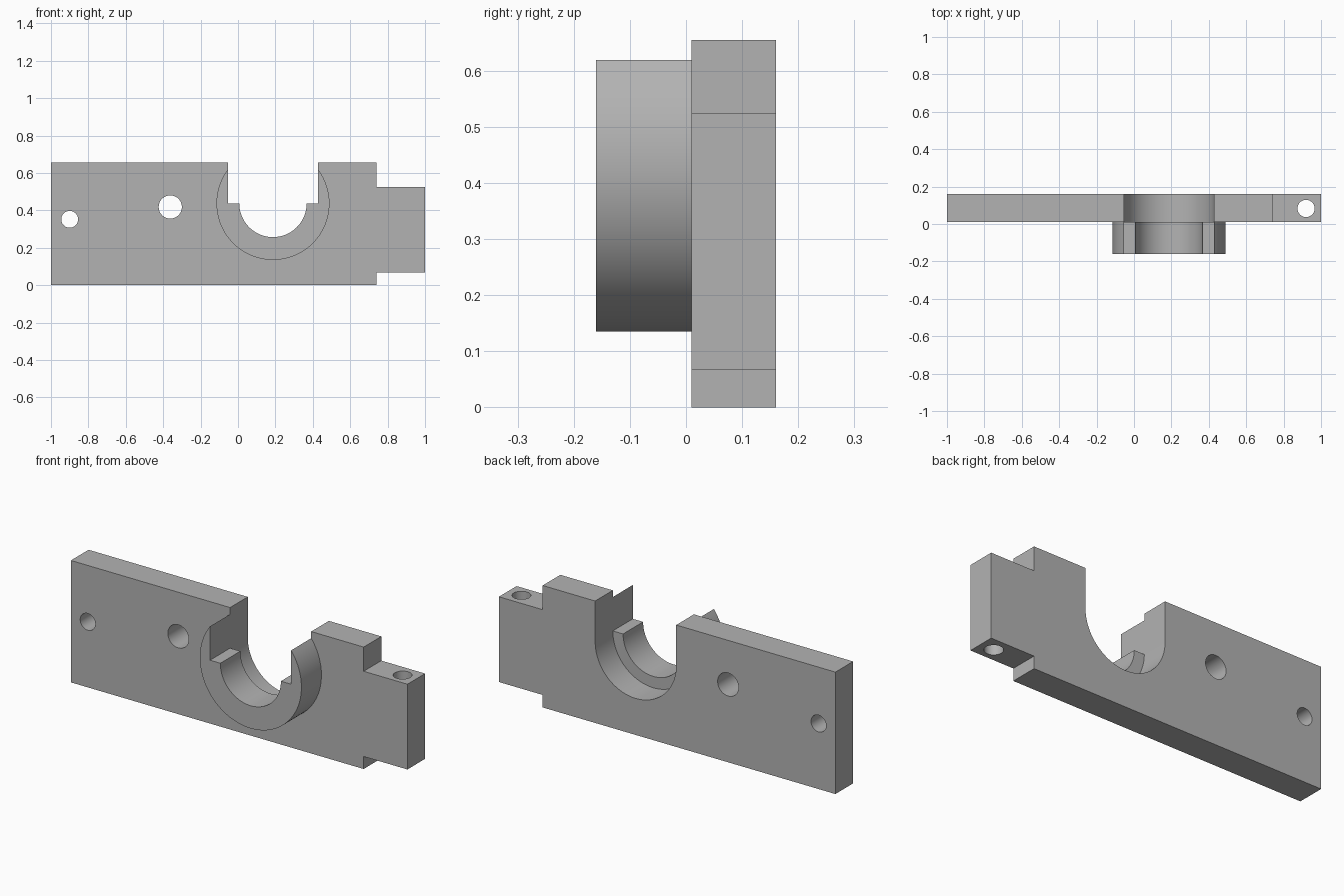
import bpy, bmesh, math

cube = bpy.data.objects.get("Cube")
if cube:
    bpy.data.objects.remove(cube, do_unlink=True)

grey = bpy.data.materials.new("plain grey")
grey.use_nodes = True
colour = (0.45, 0.45, 0.45, 1)
grey.diffuse_color = colour
grey.node_tree.nodes["Principled BSDF"].inputs["Base Color"].default_value = colour

CX, CZ = 0.187, 0.437                    # bearing centre
SLOT, BORE, RIM = 0.241, 0.18, 0.302     # radii
FRONT, JOINT, BACK = -0.16, 0.01, 0.16   # depth planes
TOP = 0.655


def arc(radius, start, end, steps=64):
    """Points on an arc about the bearing centre."""
    angles = [start + (end - start) * i / steps for i in range(steps + 1)]
    return [(CX + radius * math.cos(a), CZ + radius * math.sin(a)) for a in angles]


def extrude_profile(name, points, y0, y1):
    """Solid from an x-z outline, extruded along y."""
    bm = bmesh.new()
    face = bm.faces.new([bm.verts.new((x, y0, z)) for x, z in points])
    new = bmesh.ops.extrude_face_region(bm, geom=[face])["geom"]
    verts = [v for v in new if isinstance(v, bmesh.types.BMVert)]
    bmesh.ops.translate(bm, verts=verts, vec=(0, y1 - y0, 0))
    bmesh.ops.recalc_face_normals(bm, faces=bm.faces)
    mesh = bpy.data.meshes.new(name)
    bm.to_mesh(mesh)
    bm.free()
    obj = bpy.data.objects.new(name, mesh)
    bpy.context.collection.objects.link(obj)
    mesh.materials.append(grey)
    return obj


def drill(target, name, location, radius, rotation=(0, 0, 0)):
    """Cut a round through hole."""
    bpy.ops.mesh.primitive_cylinder_add(vertices=48, radius=radius, depth=2,
                                        location=location, rotation=rotation)
    cutter = bpy.context.object
    cutter.name = name
    cutter.data.materials.append(grey)
    cutter.hide_render = True
    mod = target.modifiers.new(name, "BOOLEAN")
    mod.operation = "DIFFERENCE"
    mod.solver = "EXACT"
    mod.object = cutter
    bpy.context.view_layer.objects.active = target
    bpy.ops.object.modifier_apply(modifier=name)
    bpy.data.objects.remove(cutter, do_unlink=True)


# Main plate with end tab and open round-bottomed slot
outline = [(-1, TOP), (-1, 0), (0.74, 0), (0.74, 0.067), (1, 0.067),
           (1, 0.525), (0.74, 0.525), (0.74, TOP), (CX + SLOT, TOP)]
outline += arc(SLOT, 0, -math.pi) + [(CX - SLOT, TOP)]
plate = extrude_profile("mounting_plate", outline, JOINT, BACK)

# Holes through the plate and down through the tab
drill(plate, "small_hole", (-0.9, 0, 0.352), 0.045, (math.pi / 2, 0, 0))
drill(plate, "large_hole", (-0.362, 0, 0.418), 0.062, (math.pi / 2, 0, 0))
drill(plate, "tab_hole", (0.92, 0.083, 0.3), 0.046)

# Half-round collar with side horns, flat ledges and smaller bore
horn = math.acos(SLOT / RIM)
collar_outline = arc(RIM, horn, -math.pi - horn) + [(CX - SLOT, CZ)]
collar_outline += arc(BORE, -math.pi, 0) + [(CX + SLOT, CZ)]
collar = extrude_profile("bearing_collar", collar_outline, FRONT, JOINT)

# Smooth curved walls, sharp corners
for obj in (plate, collar):
    bpy.ops.object.select_all(action="DESELECT")
    obj.select_set(True)
    bpy.context.view_layer.objects.active = obj
    bpy.ops.object.shade_smooth_by_angle(angle=math.radians(30))
